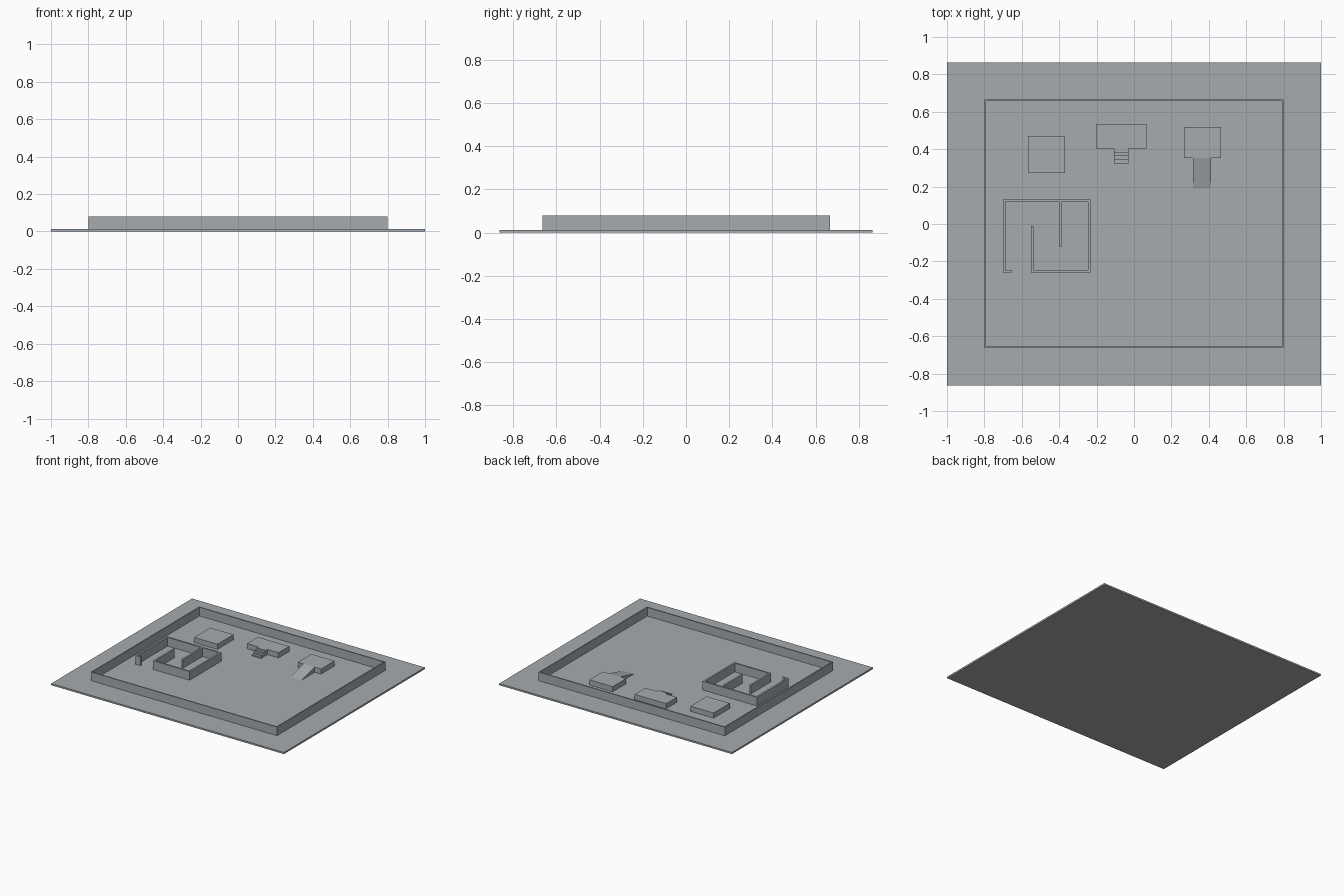
import bpy
import bmesh

if "Cube" in bpy.data.objects:
    bpy.data.objects.remove(bpy.data.objects["Cube"], do_unlink=True)

FLOOR = 0.013      # top of the ground slab
WALL_TOP = 0.08
DECK_TOP = 0.053
THICK = 0.0133     # wall thickness

grey = bpy.data.materials.new("blue grey")
grey.use_nodes = True
colour = (0.38, 0.41, 0.43, 1)
grey.diffuse_color = colour
grey.node_tree.nodes["Principled BSDF"].inputs["Base Color"].default_value = colour


def prism(name, outline, axis, start, end):
    """Extrude a 2D outline along x (outline in y, z) or z (outline in x, y)."""
    bm = bmesh.new()
    place = (lambda p: (start, *p)) if axis == "x" else (lambda p: (*p, start))
    face = bm.faces.new([bm.verts.new(place(p)) for p in outline])
    extruded = bmesh.ops.extrude_face_region(bm, geom=[face])["geom"]
    shift = (end - start, 0, 0) if axis == "x" else (0, 0, end - start)
    bmesh.ops.translate(bm, vec=shift,
                        verts=[v for v in extruded if isinstance(v, bmesh.types.BMVert)])
    bmesh.ops.recalc_face_normals(bm, faces=bm.faces)
    mesh = bpy.data.meshes.new(name)
    bm.to_mesh(mesh)
    bm.free()
    mesh.materials.append(grey)
    obj = bpy.data.objects.new(name, mesh)
    bpy.context.collection.objects.link(obj)
    return obj


def box(name, x0, x1, y0, y1, top, bottom=FLOOR):
    return prism(name, [(x0, y0), (x1, y0), (x1, y1), (x0, y1)], "z", bottom, top)


# Ground slab
box("ground_slab", -1, 1, -0.864, 0.864, FLOOR, 0)

# Perimeter wall: a closed ring
ring = box("perimeter_wall", -0.8, 0.8, -0.664, 0.666, WALL_TOP)
bm = bmesh.new()
bm.from_mesh(ring.data)
caps = [f for f in bm.faces if abs(f.normal.z) > 0.9]
bmesh.ops.inset_individual(bm, faces=caps, thickness=THICK)
bmesh.ops.bridge_loops(bm, edges=[e for f in caps for e in f.edges])
bmesh.ops.delete(bm, geom=caps, context="FACES_ONLY")
bmesh.ops.recalc_face_normals(bm, faces=bm.faces)
bm.to_mesh(ring.data)
bm.free()

# Roofless building: one continuous wall outline, with a doorway in front
L, R, F, B, T = -0.7, -0.233, -0.26, 0.13, THICK
STUB, DOOR, INNER, SPLIT = -0.655, -0.55, -0.01, -0.4
prism("building_walls", [
    (STUB, F), (STUB, F + T), (L + T, F + T), (L + T, B - T),
    (SPLIT, B - T), (SPLIT, -0.12), (SPLIT + T, -0.12), (SPLIT + T, B - T),
    (R - T, B - T), (R - T, F + T), (DOOR + T, F + T), (DOOR + T, INNER),
    (DOOR, INNER), (DOOR, F), (R, F), (R, B), (L, B), (L, F),
], "z", FLOOR, WALL_TOP)

# Plain platform
box("plain_platform", -0.567, -0.368, 0.272, 0.47, DECK_TOP)

# Platform with four steps, the top one level with the deck
box("stair_platform", -0.203, 0.066, 0.403, 0.535, DECK_TOP)
steps, run = 4, 0.02
rise = (DECK_TOP - FLOOR) / steps
profile = [(0.403, FLOOR)]
for i in range(steps, 0, -1):
    y = 0.403 - run * (steps - i)
    profile += [(y, FLOOR + rise * i), (y - run, FLOOR + rise * i)]
profile.append((0.403 - run * steps, FLOOR))
prism("stairs", profile, "x", -0.107, -0.03)

# Platform with a ramp
box("ramp_platform", 0.267, 0.466, 0.353, 0.519, DECK_TOP)
prism("ramp", [(0.353, FLOOR), (0.353, DECK_TOP), (0.19, FLOOR)], "x", 0.315, 0.412)
